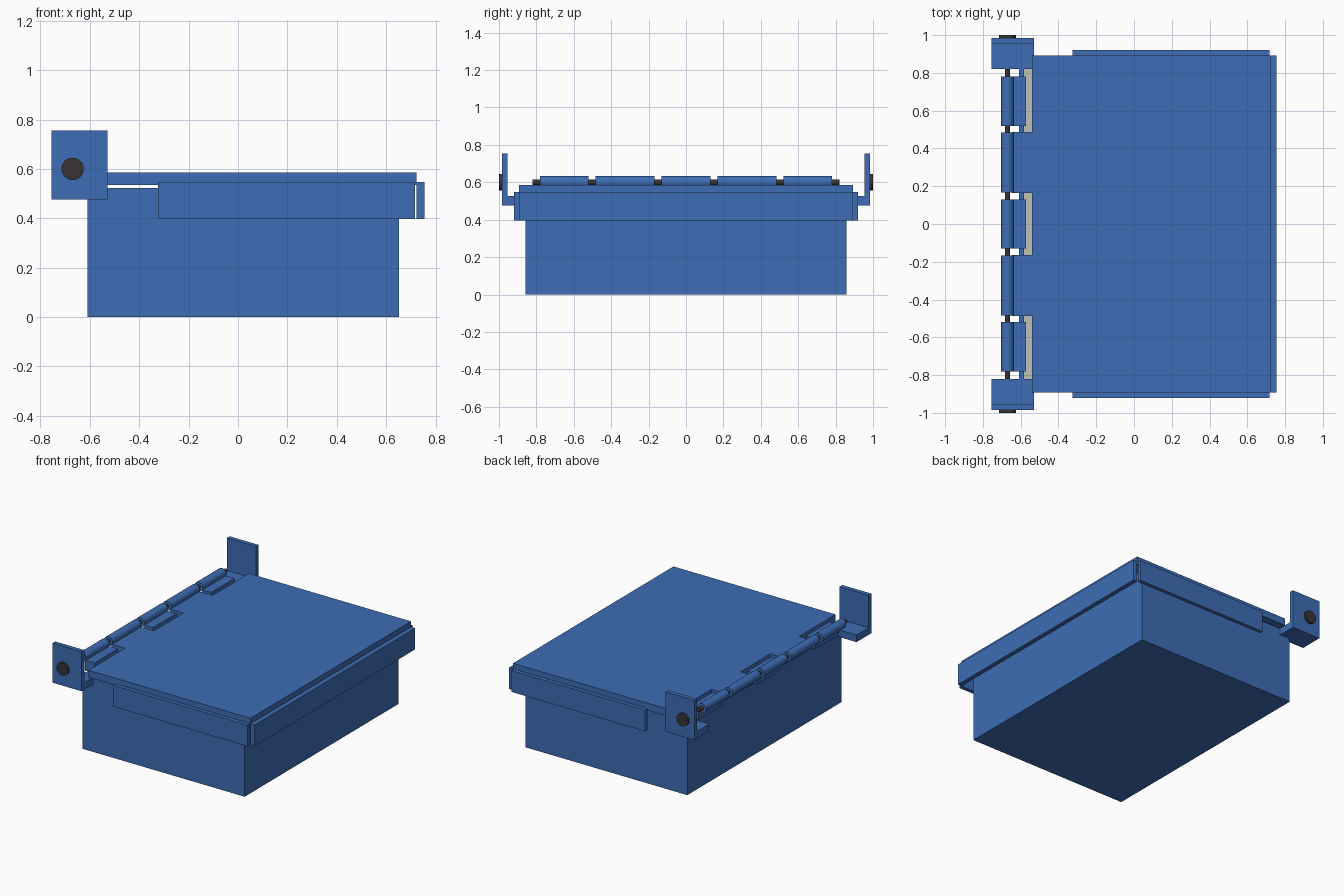
import bpy, bmesh, math
from mathutils import Matrix

cube = bpy.data.objects.get("Cube")
if cube:
    bpy.data.objects.remove(cube, do_unlink=True)


def material(name, rgb):
    m = bpy.data.materials.new(name)
    m.use_nodes = True
    m.diffuse_color = (*rgb, 1)
    m.node_tree.nodes["Principled BSDF"].inputs["Base Color"].default_value = (*rgb, 1)
    return m


BLUE = material("painted blue", (0.048, 0.153, 0.465))
DARK = material("dark steel", (0.04, 0.034, 0.035))
GREY = material("pale grey lining", (0.53, 0.53, 0.49))


def make(name, bm, *mats):
    bmesh.ops.recalc_face_normals(bm, faces=bm.faces[:])
    me = bpy.data.meshes.new(name)
    bm.to_mesh(me)
    bm.free()
    for m in mats:
        me.materials.append(m)
    ob = bpy.data.objects.new(name, me)
    bpy.context.collection.objects.link(ob)
    return ob


def box_mesh(x, y, z):
    bm = bmesh.new()
    bmesh.ops.create_cube(bm, size=1)
    for v in bm.verts:
        v.co = [r[0] if c < 0 else r[1] for c, r in zip(v.co, (x, y, z))]
    return bm


def box(name, x, y, z, mat=BLUE):
    return make(name, box_mesh(x, y, z), mat)


def rod(name, y0, y1, radius, mat, segments=32):
    # Cylinder along y on the hinge axis
    bm = bmesh.new()
    bmesh.ops.create_cone(bm, cap_ends=True, segments=segments, radius1=radius,
                          radius2=radius, depth=abs(y1 - y0),
                          matrix=Matrix.Translation((AXIS_X, (y0 + y1) / 2, AXIS_Z))
                          @ Matrix.Rotation(math.pi / 2, 4, 'X'))
    ob = make(name, bm, mat)
    for p in ob.data.polygons:
        p.use_smooth = len(p.vertices) == 4
    bpy.context.view_layer.objects.active = ob
    ob.select_set(True)
    bpy.ops.object.shade_smooth_by_angle(angle=math.radians(40))
    ob.select_set(False)
    return ob


def prism(name, outline, to_point, offset):
    # Flat outline swept along an offset vector
    bm = bmesh.new()
    face = bm.faces.new([bm.verts.new(to_point(*p)) for p in outline])
    ext = bmesh.ops.extrude_face_region(bm, geom=[face])
    bmesh.ops.translate(bm, vec=offset,
                        verts=[g for g in ext["geom"] if isinstance(g, bmesh.types.BMVert)])
    return make(name, bm, BLUE)


AXIS_X, AXIS_Z = -0.67, 0.60
RIM = 0.522

# Open container with a lined floor
bm = box_mesh((-0.61, 0.652), (-0.857, 0.857), (0, RIM))
top = max(bm.faces, key=lambda f: f.calc_center_median().z)
bmesh.ops.inset_region(bm, faces=[top], thickness=0.04)
ext = bmesh.ops.extrude_face_region(bm, geom=[top])
if top.is_valid:
    bm.faces.remove(top)
for g in ext["geom"]:
    if isinstance(g, bmesh.types.BMVert):
        g.co.z = 0.04
for g in ext["geom"]:
    if isinstance(g, bmesh.types.BMFace):
        g.material_index = 1
make("container", bm, BLUE, GREY)

# Lid plate with two hinge tabs along its left edge
half = [(-0.54, 0.165), (-0.645, 0.165), (-0.645, 0.487), (-0.54, 0.487),
        (-0.54, 0.893), (0.723, 0.893)]
outline = half + [(x, -y) for x, y in reversed(half)]
prism("lid", outline, lambda x, y: (x, y, 0.535), (0, 0, 0.051))

# Lid skirts
box("lid_end_skirt", (0.723, 0.755), (-0.893, 0.893), (0.397, 0.547))

for side, s in (("front", -1), ("back", 1)):
    box(side + "_skirt", (-0.325, 0.717), sorted((s * 0.893, s * 0.92)), (0.397, 0.547))

    # Angle bracket and its bolt head
    profile = [(0.82, 0.476), (0.985, 0.476), (0.985, 0.755), (0.955, 0.755),
               (0.955, 0.526), (0.82, 0.526)]
    prism(side + "_bracket", profile, lambda y, z: (-0.755, s * y, z), (0.226, 0, 0))
    rod(side + "_bolt_head", s * 0.98, s * 1.0, 0.045, DARK)

    # Hinge barrel fixed to the lid tab
    rod(side + "_lid_barrel", s * 0.168, s * 0.485, 0.033, BLUE)

# Hinge barrels and leaves fixed to the container rim
for name, c in (("front", -0.65), ("middle", 0), ("back", 0.65)):
    rod(name + "_rim_barrel", c - 0.13, c + 0.13, 0.033, BLUE)
    box(name + "_hinge_leaf", (-0.645, -0.572), (c - 0.13, c + 0.13), (RIM - 0.01, 0.586))

# Hinge pin
rod("hinge_pin", -0.82, 0.82, 0.014, DARK, 24)
